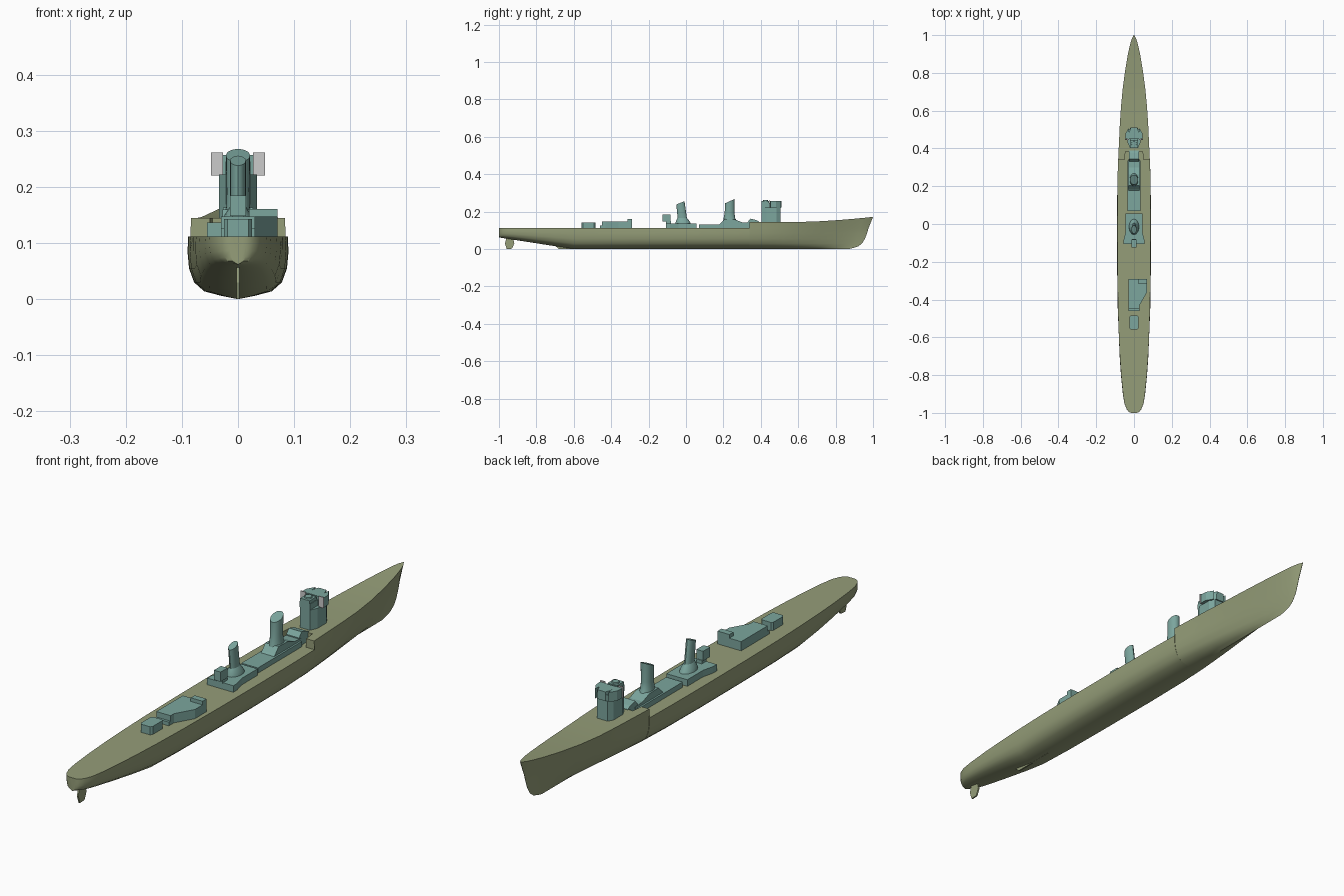
import bpy, bmesh, math

if "Cube" in bpy.data.objects:
    bpy.data.objects.remove(bpy.data.objects["Cube"])


def material(name, rgb):
    m = bpy.data.materials.new(name)
    m.diffuse_color = (*rgb, 1)
    m.use_nodes = True
    m.node_tree.nodes["Principled BSDF"].inputs["Base Color"].default_value = m.diffuse_color
    return m


OLIVE = material("olive", (0.30, 0.34, 0.19))
TEAL = material("teal", (0.20, 0.38, 0.34))


def loft(name, rings, mat, smooth=None):
    """Skin closed rings of equal length and cap both ends."""
    bm = bmesh.new()
    vs = [[bm.verts.new(p) for p in r] for r in rings]
    n = len(rings[0])
    for a, b in zip(vs, vs[1:]):
        for i in range(n):
            j = (i + 1) % n
            bm.faces.new((a[i], a[j], b[j], b[i]))
    bm.faces.new(vs[0][::-1])
    bm.faces.new(vs[-1])
    bmesh.ops.remove_doubles(bm, verts=bm.verts[:], dist=1e-5)
    bmesh.ops.recalc_face_normals(bm, faces=bm.faces[:])
    me = bpy.data.meshes.new(name)
    bm.to_mesh(me)
    bm.free()
    ob = bpy.data.objects.new(name, me)
    bpy.context.collection.objects.link(ob)
    if mat:
        me.materials.append(mat)
    if smooth:
        bpy.ops.object.select_all(action='DESELECT')
        ob.select_set(True)
        bpy.context.view_layer.objects.active = ob
        bpy.ops.object.shade_smooth_by_angle(angle=math.radians(smooth))
    return ob


def prism(name, pts, z0, z1, mat=TEAL):
    return loft(name, [[(x, y, z) for x, y in pts] for z in (z0, z1)], mat)


def box(name, x0, x1, y0, y1, z0, z1, mat=TEAL):
    return prism(name, [(x0, y0), (x1, y0), (x1, y1), (x0, y1)], z0, z1, mat)


def side_profile(name, pts, hw, mat=TEAL):
    return loft(name, [[(x, y, z) for y, z in pts] for x in (-hw, hw)], mat)


def sym(half):
    return half + [(-x, y) for x, y in reversed(half)]


def funnel(name, levels, n=20):
    """Levels: centre y, z, x radius, y radius, slope of the ring."""
    rings = []
    for yc, z, rx, ry, slope in levels:
        ang = [2 * math.pi * i / n for i in range(n)]
        rings.append([(rx * math.cos(a), yc + ry * math.sin(a),
                       z + slope * ry * math.sin(a)) for a in ang])
    return loft(name, rings, TEAL, 35)


# hull: section rows (breadth share, height, stem y), then stations
MAIN = 0.112
ROWS = [(0, 0, .87), (.33, .006, .895), (.67, .014, .92), (.87, .03, .941),
        (.97, .055, .957), (1, .085, .968), (.985, MAIN, .976), (.97, None, 1)]
# y, half breadth, sharpness of section
STATIONS = [(-1, .015, 0), (-.995, .027, 0), (-.98, .039, 0), (-.95, .051, 0),
            (-.9, .059, 0), (-.8, .069, 0), (-.7, .076, 0), (-.6, .081, .05),
            (-.45, .086, 0), (-.25, .089, 0), (0, .09, 0), (.2, .089, .03),
            (.34, .086, .1), (.34, .086, .1), (.42, .082, .18), (.52, .077, .32),
            (.62, .070, .5), (.72, .060, .68), (.82, .046, .84), (.9, .032, .95),
            (.95, .021, 1), (.98, .012, 1), (1, .001, 1)]
rings = []
for k, (y, w, t) in enumerate(STATIONS):
    raised = k >= 13
    deck = .145 + .027 * max(0, (y - .6) / .4) ** 1.6 if raised else MAIN
    keel = max(0, (-.6 - y) * .155)
    half = []
    for f, h, stem in ROWS:
        if h is None:
            if not raised:
                half.append(half[-1])
                continue
            z = deck
        else:
            z = keel + (MAIN - keel) * h / MAIN
        vee = (z / deck) ** 1.15 if h != 0 else 0
        yy = y if y <= .7 else .7 + (y - .7) * (stem - .7) / .3
        half.append((w * (f * (1 - t) + vee * t), yy, z))
    # deck columns, notched at the forecastle break
    top = half[-1][0]
    half.append((min(.05, top * .6), y, deck))
    half.append((min(.045, top * .54), .385 if y == .34 else y, deck))
    rings.append(half + [(-x, b, z) for x, b, z in reversed(half)])
loft("hull", rings, OLIVE, 30)

# skeg and rudder
side_profile("skeg", [(-.5, .004), (-.5, 0), (-.68, 0), (-.705, .022), (-.6, .01)], .003, OLIVE)
side_profile("rudder", [(-.925, .06), (-.918, .03), (-.93, .002), (-.958, 0),
                        (-.968, .03), (-.96, .06)], .003, OLIVE)

# bridge tower
prism("bridge_base", sym([(.021, .403), (.034, .43), (.034, .485), (.022, .505)]), .14, .222)
prism("bridge_house", sym([(.022, .403), (.022, .455), (.03, .455),
                           (.028, .495), (.018, .51)]), .222, .245)
prism("bridge_aft_top", sym([(.02, .403), (.02, .445)]), .245, .257)
prism("bridge_fore_top", sym([(.024, .452), (.024, .49), (.016, .51)]), .245, .257)
funnel("bridge_director", [(.425, .255, .014, .014, 0), (.425, .262, .013, .013, 0)], 12)
for side, s in (("left", -1), ("right", 1)):
    prism("bridge_wing_" + side, [(s * .02, .45), (s * .047, .452), (s * .045, .48),
                                  (s * .028, .508)], .22, .257)
    box("wing_screen_" + side, *sorted((s * .027, s * .048)), .446, .45, .22, .261, None)

# forward deckhouse, uptake and funnel
box("forward_deckhouse", -.035, .035, .07, .335, .105, .132)
side_profile("forward_uptake", [(.17, .125), (.185, .138), (.205, .16), (.262, .158),
                                (.3, .143), (.345, .14), (.345, .125)], .028)
side_profile("break_steps", [(.33, .105), (.33, .145), (.345, .163), (.375, .155),
                             (.39, .147), (.39, .105)], .027)
funnel("forward_funnel", [(.237, .138, .028, .042, 0), (.232, .165, .021, .031, 0),
                          (.233, .195, .0205, .026, 0), (.234, .256, .0215, .026, .45)])

# midships deckhouse with aft funnel
prism("midships_deckhouse", sym([(.055, -.107), (.055, -.085), (.044, -.04), (.044, .055)]),
      .105, .137)
funnel("aft_funnel_base", [(-.015, .135, .027, .042, 0), (-.018, .15, .024, .036, 0),
                           (-.02, .165, .014, .026, 0)], 16)
funnel("aft_funnel", [(-.018, .15, .014, .025, 0), (-.03, .247, .014, .022, .4)], 16)
box("searchlight_pedestal", -.011, .011, -.108, -.08, .135, .15)
box("searchlight_box", -.014, .014, -.125, -.083, .148, .185)

# after deckhouses
prism("after_deckhouse", [(-.03, -.45), (.03, -.45), (.03, -.43), (.07, -.36),
                          (.07, -.29), (-.03, -.29)], .105, .147)
box("after_deckhouse_step", -.03, .03, -.46, -.45, .105, .126)
box("after_platform", .02, .07, -.314, -.29, .14, .161)
prism("stern_deckhouse", sym([(.019, -.558), (.025, -.55), (.025, -.492), (.019, -.485)]),
      .105, .143)
